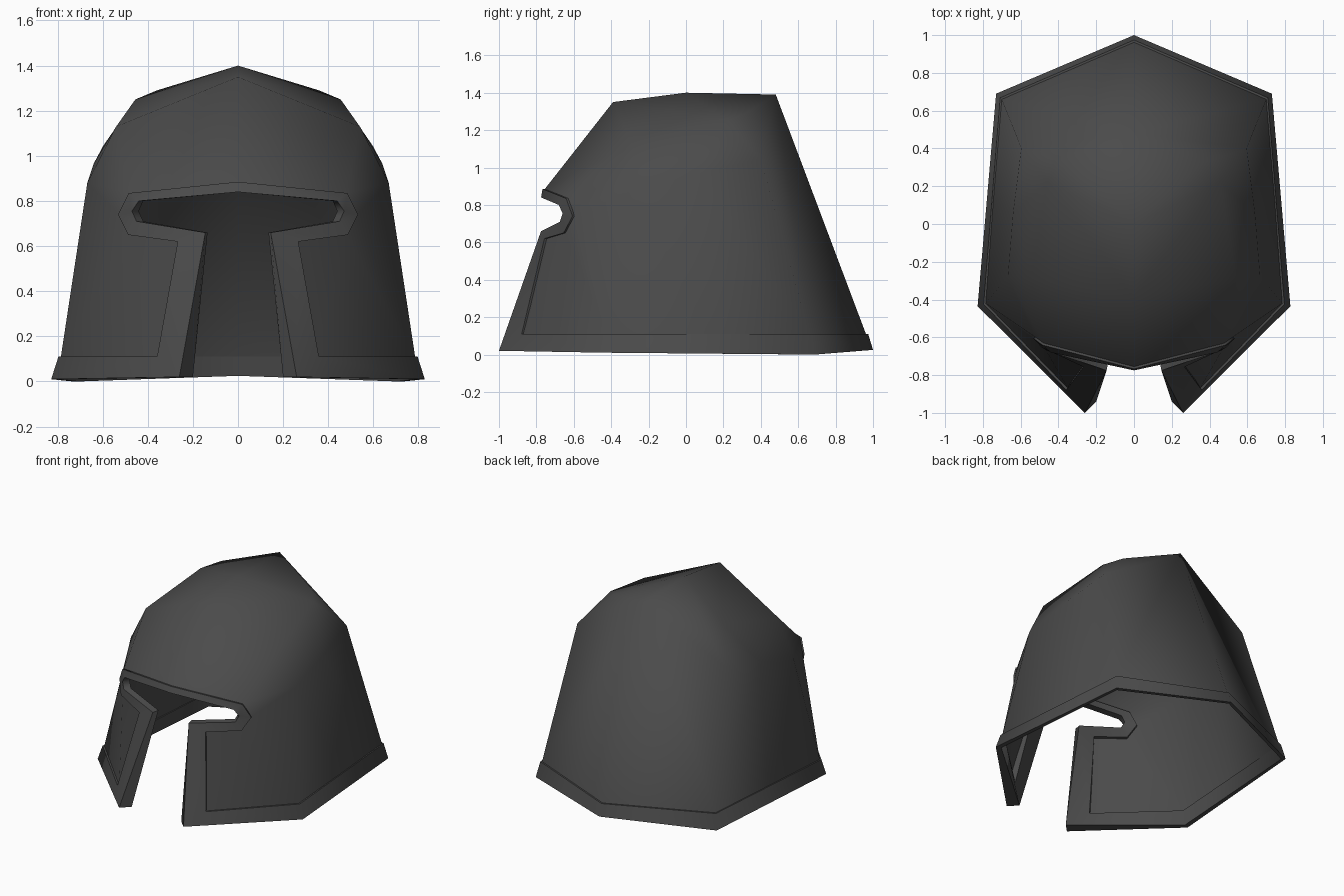
import bpy, bmesh
from mathutils import Vector

if "Cube" in bpy.data.objects:
    bpy.data.objects.remove(bpy.data.objects["Cube"])

steel = bpy.data.materials.new("dark_steel")
steel.diffuse_color = (0.07, 0.07, 0.07, 1)
steel.use_nodes = True
steel.node_tree.nodes["Principled BSDF"].inputs["Base Color"].default_value = steel.diffuse_color


def mirrored_part(name, verts, faces, angle):
    """Build the right half of a part and mirror it across x = 0."""
    bm = bmesh.new()
    vs = [bm.verts.new(v) for v in verts]
    for f in faces:
        bm.faces.new([vs[i] for i in f])
    bmesh.ops.recalc_face_normals(bm, faces=bm.faces)
    me = bpy.data.meshes.new(name)
    bm.to_mesh(me)
    bm.free()
    me.materials.append(steel)
    ob = bpy.data.objects.new(name, me)
    bpy.context.collection.objects.link(ob)
    mod = ob.modifiers.new("mirror", 'MIRROR')
    mod.use_clip = True
    bpy.ops.object.select_all(action='DESELECT')
    ob.select_set(True)
    bpy.context.view_layer.objects.active = ob
    bpy.ops.object.modifier_apply(modifier="mirror")
    bpy.ops.object.shade_smooth_by_angle(angle=angle)
    return ob


# Trim stations: shell edge, free edge, inward thickness (x, y), inner lip
stations = [
    ((0, -.755, .885), (0, -.775, .84), (0, .05), .5),            # brow centre
    ((.48, -.63, .835), (.44, -.68, .80), (-.02, .05), .5),       # eye slot end
    ((.525, -.597, .74), (.47, -.66, .755), (-.03, .04), .5),
    ((.48, -.645, .65), (.45, -.675, .71), (-.03, .04), .5),
    ((.265, -.745, .62), (.145, -.775, .66), (-.01, .05), .5),    # cheek corner
    ((.35, -.87, .11), (.26, -1.0, .02), (-.06, .06), .5),        # cheek foot
    ((.785, -.42, .11), (.828, -.435, .01), (-.035, .015), .4),   # side fold
    ((.70, .66, .11), (.73, .69, 0), (-.02, -.02), .1),           # rear fold
    ((0, .962, .11), (0, 1.0, .025), (0, -.025), .1),             # back centre
]

# Shell: trim edge points first, then the dome
edge = [s[0] for s in stations]
dome = [
    (0, -.39, 1.35), (0, 0, 1.40), (0, .48, 1.39),            # 9-11 crest
    (.54, -.29, 1.13), (.455, .22, 1.25), (.36, .32, 1.29),   # 12-14 crown
    (.668, -.28, .88), (.64, .06, .965), (.597, .40, 1.045),  # 15-17 temple
    (.745, .12, .11),                                         # 18 hem
]
mirrored_part("helmet_shell", edge + dome, [
    (9, 10, 13, 12), (10, 11, 14, 13),                        # top
    (12, 13, 16, 15), (13, 14, 17, 16), (11, 17, 14),         # shoulder
    (15, 16, 18, 6), (16, 17, 7, 18),                         # side
    (11, 8, 7, 17),                                           # back
    (0, 9, 12, 1), (1, 12, 15, 2),                            # brow
    (2, 15, 6, 3), (3, 6, 5, 4),                              # cheek
], 1.4)

# Raised trim: four-sided section swept round eye slot, cheek and hem
verts, faces = [], []
for outer, free, t, lip in stations:
    o, f, n = Vector(outer), Vector(free), Vector((*t, 0))
    verts += [o - n.normalized() * .012, f, f + n, o + n * lip]
for i in range(len(stations) - 1):
    for j in range(4):
        k = (j + 1) % 4
        faces.append((4*i + j, 4*i + k, 4*i + 4 + k, 4*i + 4 + j))
mirrored_part("edge_trim", verts, faces, 1.15)
